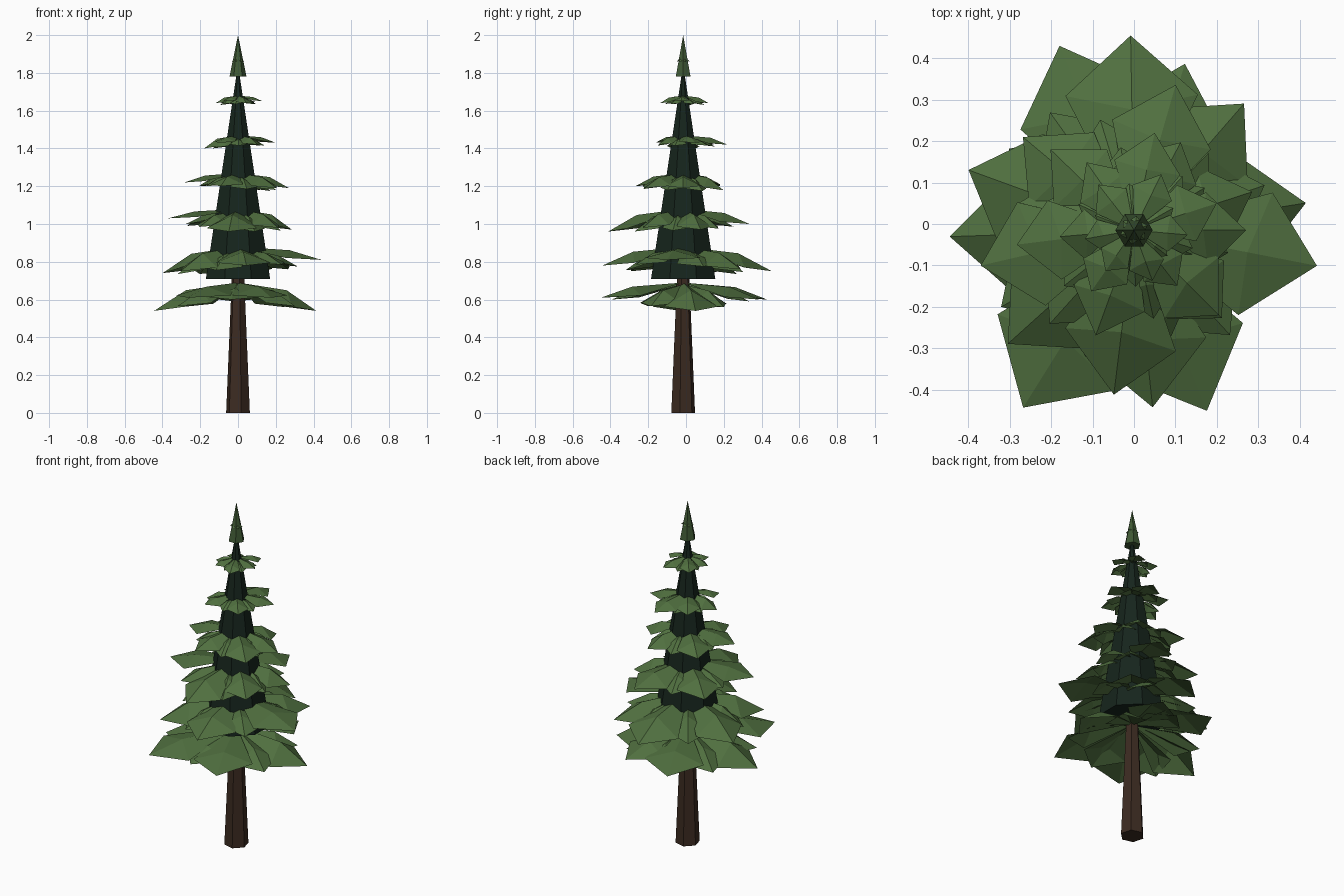
import bpy, bmesh, math, random
from mathutils import Vector

default = bpy.data.objects.get("Cube")
if default:
    bpy.data.objects.remove(default, do_unlink=True)

random.seed(4)
AXIS = Vector((0, -0.015, 0))


def material(name, rgb):
    mat = bpy.data.materials.new(name)
    mat.use_nodes = True
    mat.diffuse_color = (*rgb, 1)
    shader = mat.node_tree.nodes["Principled BSDF"]
    shader.inputs["Base Color"].default_value = (*rgb, 1)
    shader.inputs["Roughness"].default_value = 0.9
    return mat


needle_green = material("needle_green", (0.08, 0.16, 0.05))
crown_green = material("crown_green", (0.05, 0.1, 0.035))
deep_green = material("deep_green", (0.008, 0.018, 0.012))
bark_brown = material("bark_brown", (0.045, 0.024, 0.015))


def finish(bm, name, mat):
    mesh = bpy.data.meshes.new(name)
    bm.to_mesh(mesh)
    bm.free()
    mesh.materials.append(mat)
    obj = bpy.data.objects.new(name, mesh)
    obj.location = AXIS
    bpy.context.collection.objects.link(obj)
    return obj


def taper(name, mat, sides, bottom, top, r_bottom, r_top, turn):
    """Flat-sided tapered column standing between two heights."""
    bm = bmesh.new()
    bmesh.ops.create_cone(bm, cap_ends=True, segments=sides, radius1=r_bottom,
                          radius2=r_top, depth=top - bottom)
    bmesh.ops.translate(bm, verts=bm.verts, vec=(0, 0, (top + bottom) / 2))
    obj = finish(bm, name, mat)
    obj.rotation_euler.z = math.radians(turn)


def add_bough(bm, height, angle, length, drop):
    """Kite-shaped bough, creased along its ridge and drooping to the tip."""
    a = math.radians(angle)
    out = Vector((math.cos(a), math.sin(a), 0))
    side = Vector((-out.y, out.x, 0))

    def point(along, across, fall):
        p = out * along * length + side * across * length
        p.z = height - fall * drop
        return bm.verts.new(p)

    root = point(0, 0, 0)
    ridge = point(0.62, 0, 0.27)
    tip = point(1, 0, 1)
    left = point(random.uniform(0.63, 0.7), 0.34, 0.85)
    right = point(random.uniform(0.63, 0.7), -0.34, 0.85)
    for face in ((root, right, ridge), (right, tip, ridge),
                 (tip, left, ridge), (left, root, ridge)):
        bm.faces.new(face)


# Trunk, dark inner foliage and pointed crown
taper("trunk", bark_brown, 6, 0, 0.76, 0.065, 0.032, 15)
taper("inner_foliage", deep_green, 8, 0.71, 1.82, 0.184, 0.004, 22.5)
taper("crown", crown_green, 6, 1.78, 2.0, 0.045, 0, 30)

# Bough tiers: height, then angle, reach and droop of every long bough
tiers = (
    (0.69, ((9, .42, .15), (73, .42, .09), (112, .48, .09),
            (182, .445, .15), (238, .505, .08), (292, .47, .08))),
    (0.88, ((-11, .45, .07), (49, .405, .12), (91, .47, .13),
            (160, .425, .14), (222, .41, .13), (276, .43, .1))),
    (1.08, ((18, .3, .11), (74, .365, .08), (140, .35, .09),
            (193, .38, .05), (263, .4, .12), (315, .3, .1))),
    (1.27, ((0, .27, .08), (62, .24, .09), (136, .28, .07),
            (187, .285, .05), (250, .27, .07), (315, .29, .08))),
    (1.47, ((18, .21, .04), (78, .24, .05), (125, .2, .05),
            (185, .18, .07), (235, .18, .04), (308, .17, .05))),
    (1.68, ((-5, .13, .03), (64, .15, .04), (128, .14, .04),
            (190, .12, .04), (235, .12, .03), (290, .13, .04))),
    (1.88, [(60 * i + 20, .035, .02) for i in range(6)]),
)
for number, (height, boughs) in enumerate(tiers, 1):
    bm = bmesh.new()
    for i, (angle, reach, drop) in enumerate(boughs):
        add_bough(bm, height, angle, reach, drop)
        # Shorter bough filling the gap to the next long one
        next_angle, next_reach, next_drop = boughs[(i + 1) % len(boughs)]
        gap = (next_angle - angle) % 360
        add_bough(bm, height - 0.01, angle + gap / 2,
                  0.39 * (reach + next_reach), (drop + next_drop) / 2)
    finish(bm, f"bough_tier_{number}", needle_green)
